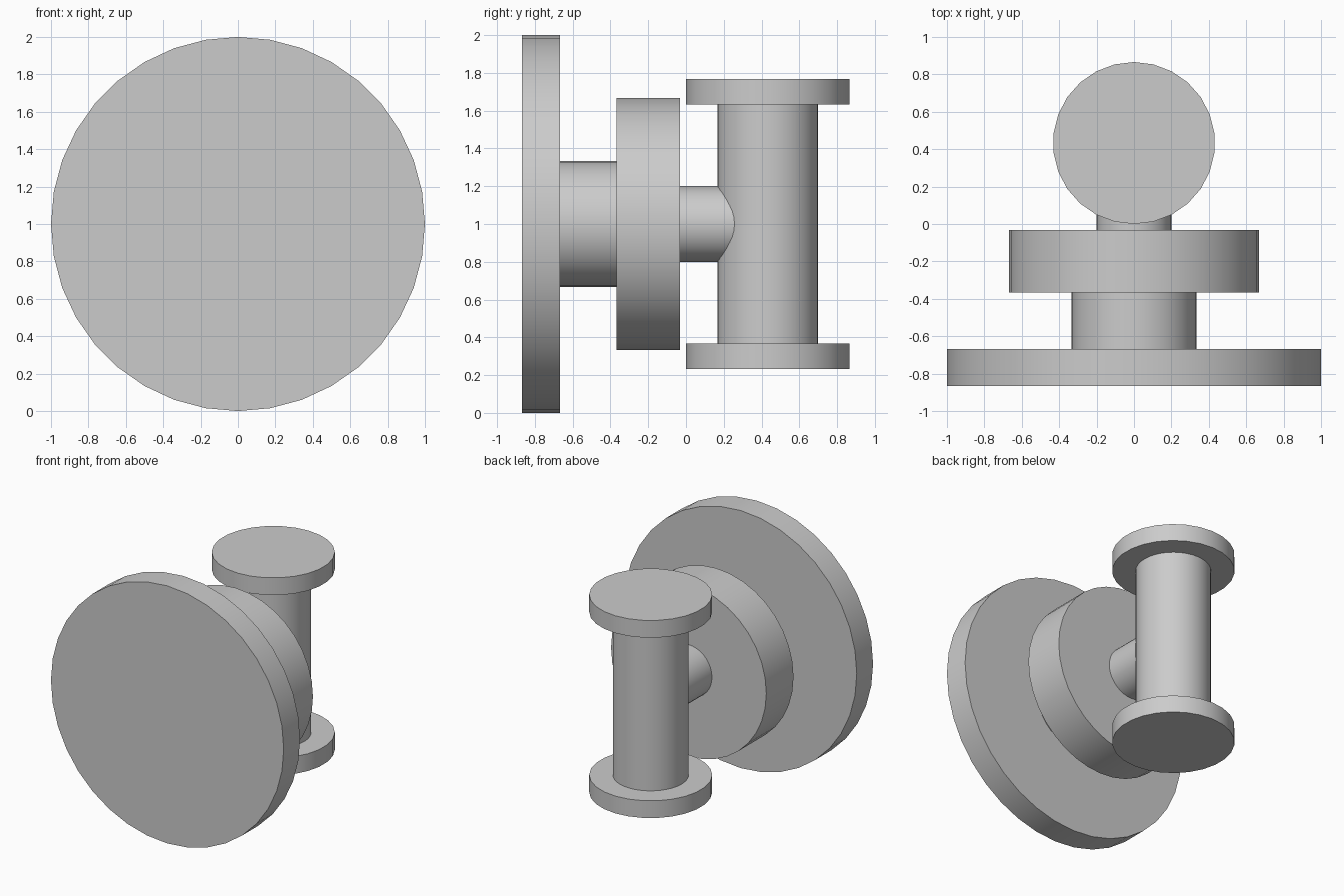
import bpy
import math
from mathutils import Matrix

cube = bpy.data.objects.get("Cube")
if cube:
    bpy.data.objects.remove(cube, do_unlink=True)

GREY = (0.6, 0.6, 0.6, 1.0)
grey = bpy.data.materials.new("plain grey")
grey.use_nodes = True
grey.diffuse_color = GREY
grey.node_tree.nodes["Principled BSDF"].inputs["Base Color"].default_value = GREY


def cylinder(name, radius, start, end, sides, upright=False):
    """Cylinder between two stations, along y by default or along z if upright."""
    mid = (start + end) / 2
    bpy.ops.mesh.primitive_cylinder_add(vertices=sides, radius=radius, depth=end - start)
    obj = bpy.context.object
    obj.name = name
    if upright:
        obj.data.transform(Matrix.Translation((0, SPINDLE_Y, mid)))
    else:
        turn = Matrix.Rotation(math.radians(-90), 4, "X")
        obj.data.transform(Matrix.Translation((0, mid, AXIS_Z)) @ turn)
    obj.data.materials.append(grey)
    bpy.ops.object.shade_smooth_by_angle(angle=math.radians(30))
    return obj


AXIS_Z = 1.0
SPINDLE_Y = 0.433

# Stepped knob along the y axis
cylinder("front_disc", 1.0, -0.867, -0.667, 36)
cylinder("neck", 0.333, -0.667, -0.367, 36)
cylinder("middle_disc", 0.667, -0.367, -0.033, 36)
cylinder("stub_shaft", 0.2, -0.033, SPINDLE_Y, 36)

# Upright spindle with a flange at each end
cylinder("spindle", 0.267, 0.367, 1.633, 36, upright=True)
for name, bottom in (("lower_flange", 0.233), ("upper_flange", 1.633)):
    cylinder(name, 0.433, bottom, bottom + 0.134, 26, upright=True)
